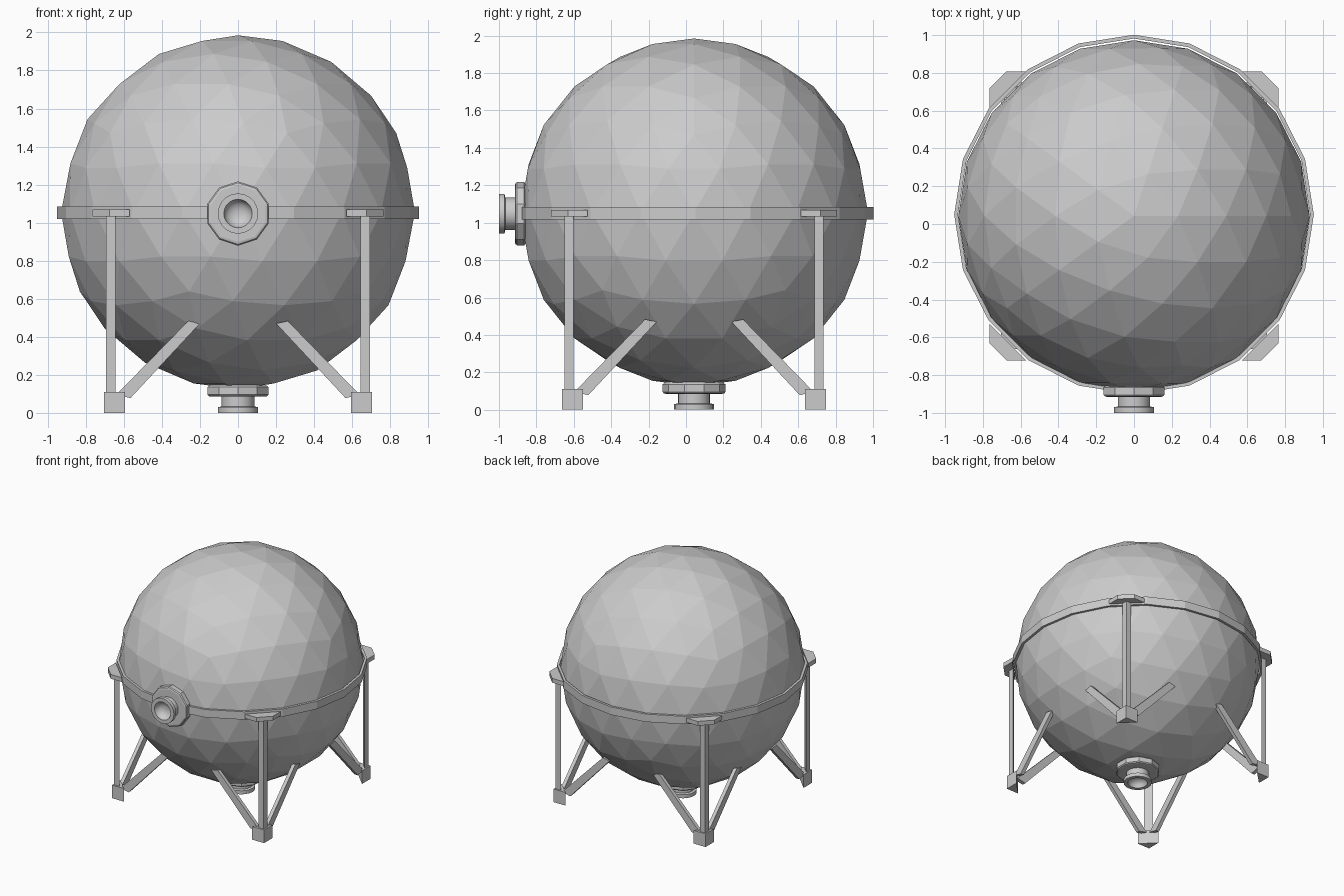
import bpy, bmesh, math
from mathutils import Matrix, Vector

cube = bpy.data.objects.get("Cube")
if cube:
    bpy.data.objects.remove(cube)

CY, CZ = 0.043, 1.055      # tank centre

grey = bpy.data.materials.new("light grey")
grey.use_nodes = True
colour = (0.6, 0.6, 0.6, 1)
grey.diffuse_color = colour
grey.node_tree.nodes["Principled BSDF"].inputs["Base Color"].default_value = colour


def finish(name, bm):
    bmesh.ops.recalc_face_normals(bm, faces=bm.faces[:])
    mesh = bpy.data.meshes.new(name)
    bm.to_mesh(mesh)
    bm.free()
    obj = bpy.data.objects.new(name, mesh)
    bpy.context.collection.objects.link(obj)
    mesh.materials.append(grey)
    return obj


def lathe(name, profile, sides, matrix, closed=False):
    """Turn (radius, height) points round local z."""
    bm = bmesh.new()
    rings = []
    for r, h in profile:
        ring = []
        for i in range(sides):
            a = math.pi / 2 + math.tau * i / sides
            ring.append(bm.verts.new(matrix @ Vector((r * math.cos(a), r * math.sin(a), h))))
        rings.append(ring)
    pairs = list(zip(rings, rings[1:]))
    if closed:
        pairs.append((rings[-1], rings[0]))
    for low, high in pairs:
        for i in range(sides):
            j = (i + 1) % sides
            bm.faces.new((low[i], low[j], high[j], high[i]))
    if not closed:
        bm.faces.new(rings[0])
        bm.faces.new(rings[-1])
    return finish(name, bm)


def prism(name, outline, sweep, sx, sy):
    """Sweep an outline and mirror it into one corner of the stand."""
    bm = bmesh.new()
    ends = []
    for shift in (Vector(), Vector(sweep)):
        pts = [Vector(p) + shift for p in outline]
        ends.append([bm.verts.new((p.x * sx, p.y * sy + CY, p.z)) for p in pts])
    bm.faces.new(ends[0])
    bm.faces.new(ends[1])
    n = len(outline)
    for i in range(n):
        j = (i + 1) % n
        bm.faces.new((ends[0][i], ends[0][j], ends[1][j], ends[1][i]))
    return finish(name, bm)


def corner_triangle(outer, size, z):
    return [(outer, outer, z), (outer - size, outer, z), (outer, outer - size, z)]


# Faceted spherical tank
bm = bmesh.new()
bmesh.ops.create_icosphere(bm, subdivisions=3, radius=0.93,
                           matrix=Matrix.Translation((0, CY, CZ)))
finish("tank", bm)

# Thin band round the equator
lathe("equator_band", [(0.932, 1.018), (0.952, 1.018), (0.952, 1.084), (0.932, 1.084)],
      20, Matrix.Translation((0, 0.05, 0)), closed=True)

# Ports: a ten-sided flange and a lipped nozzle with a hollow mouth
flange = [(0.15, 0.085), (0.162, 0.088), (0.169, 0.096), (0.169, 0.135), (0.15, 0.15)]
nozzle = [(0.02, 0.055), (0.05, 0.045), (0.068, 0.025), (0.075, 0), (0.106, 0),
          (0.106, 0.03), (0.086, 0.034), (0.086, 0.1)]
places = {
    "front": Matrix.Translation((0, -1, 1.048)) @ Matrix.Rotation(-math.pi / 2, 4, "X"),
    "bottom": Matrix.Translation((0, CY, 0)),
}
for side, matrix in places.items():
    lathe(side + "_flange", flange, 10, matrix)
    tube = lathe(side + "_nozzle", nozzle, 20, matrix)
    bpy.ops.object.select_all(action="DESELECT")
    tube.select_set(True)
    bpy.context.view_layer.objects.active = tube
    bpy.ops.object.shade_smooth_by_angle(angle=math.radians(35))

# Four corner legs
lug = [(0.765, 0.57), (0.765, 0.675), (0.675, 0.765), (0.57, 0.765)]
strut = [(0.2, 0.47), (0.262, 0.483), (0.64, 0.095), (0.565, 0.078)]
for sx, x_name in ((1, "left"), (-1, "right")):
    for sy, y_name in ((-1, "front"), (1, "back")):
        tag = y_name + "_" + x_name
        prism(tag + "_foot", corner_triangle(0.705, 0.112, 0), (0, 0, 0.11), sx, sy)
        prism(tag + "_leg", corner_triangle(0.693, 0.048, 0.1), (0, 0, 0.945), sx, sy)
        prism(tag + "_lug", [(x, y, 1.032) for x, y in lug], (0, 0, 0.036), sx, sy)
        prism(tag + "_strut_across", [(a, 0.655, z) for a, z in strut], (0, 0.03, 0), sx, sy)
        prism(tag + "_strut_along", [(0.655, a, z) for a, z in strut], (0.03, 0, 0), sx, sy)
